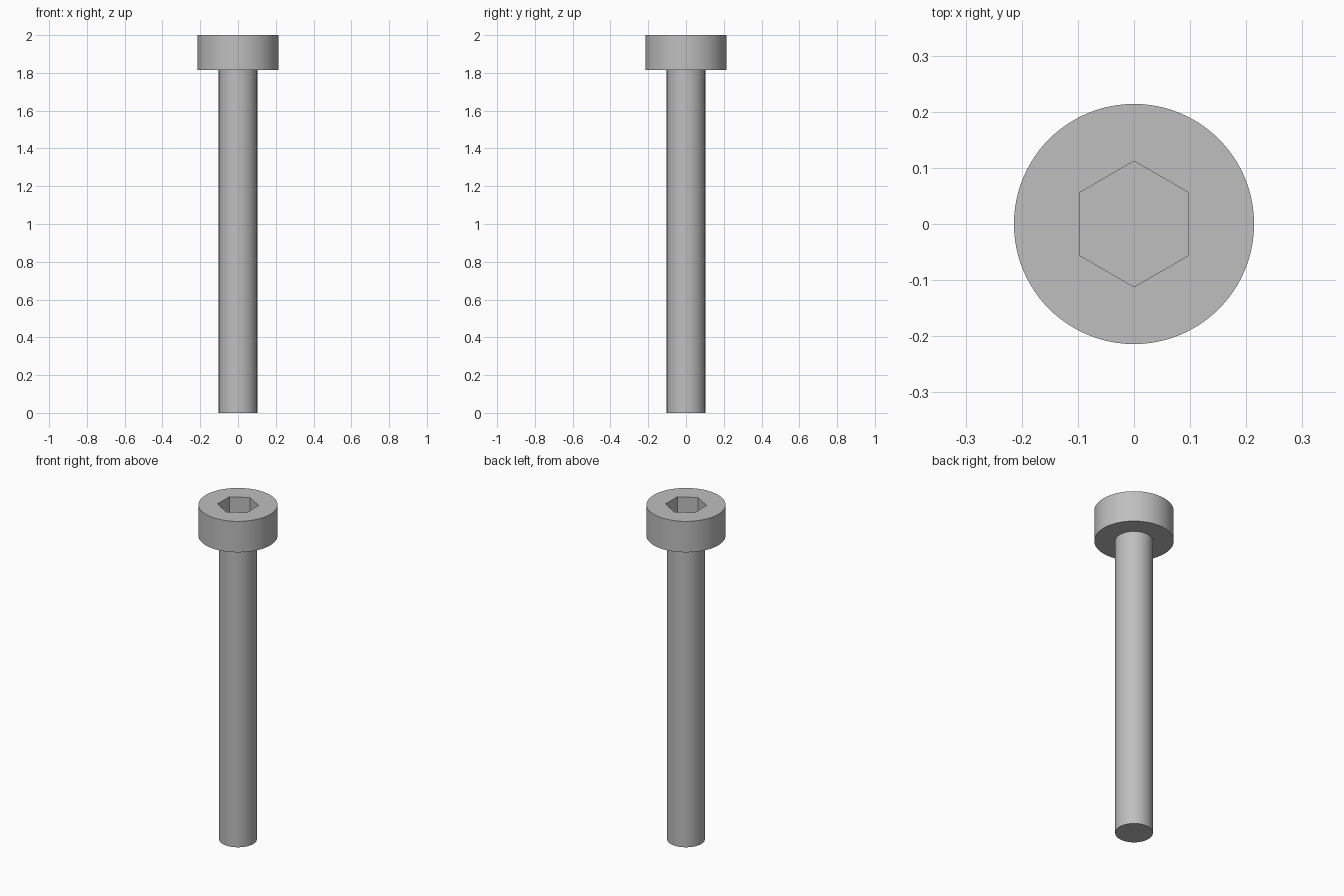
import bpy
import bmesh
import math

SIDES = 96
SHAFT_R, HEAD_R, HEX_FLAT = 0.102, 0.214, 0.097
HEAD_Z, TOP_Z, SOCKET_Z = 1.815, 2.0, 1.88

cube = bpy.data.objects.get("Cube")
if cube:
    bpy.data.objects.remove(cube, do_unlink=True)

steel = bpy.data.materials.new("grey_steel")
steel.use_nodes = True
colour = (0.52, 0.52, 0.52, 1)
steel.diffuse_color = colour
steel.node_tree.nodes["Principled BSDF"].inputs["Base Color"].default_value = colour


def round_radius(angle, size):
    return size


def hex_radius(angle, size):
    # Distance to the hexagon's flat side, with corners on the y axis
    sector = math.pi / 3
    return size / math.cos((angle + sector / 2) % sector - sector / 2)


def loft(name, rings, cap_start, cap_end):
    """Skin a list of (radius rule, size, height) rings into one part."""
    bm = bmesh.new()
    loops = []
    for rule, size, z in rings:
        loop = []
        for i in range(SIDES):
            a = math.tau * i / SIDES
            r = rule(a, size)
            loop.append(bm.verts.new((r * math.cos(a), r * math.sin(a), z)))
        loops.append(loop)
    for low, high in zip(loops, loops[1:]):
        for i in range(SIDES):
            j = (i + 1) % SIDES
            bm.faces.new((low[i], low[j], high[j], high[i]))
    if cap_start:
        bm.faces.new(loops[0][::-1])
    if cap_end:
        bm.faces.new(loops[-1])
    mesh = bpy.data.meshes.new(name)
    bm.to_mesh(mesh)
    bm.free()
    mesh.materials.append(steel)
    obj = bpy.data.objects.new(name, mesh)
    bpy.context.collection.objects.link(obj)
    bpy.ops.object.select_all(action="DESELECT")
    obj.select_set(True)
    bpy.context.view_layer.objects.active = obj
    bpy.ops.object.shade_smooth_by_angle(angle=math.radians(30))
    return obj


# Plain shaft, closed at the tip
loft("shaft", [(round_radius, SHAFT_R, 0), (round_radius, SHAFT_R, HEAD_Z)], True, False)

# Head: underside, rim, top and hexagonal socket with a flat floor
loft("socket_head", [
    (round_radius, SHAFT_R, HEAD_Z),
    (round_radius, HEAD_R, HEAD_Z),
    (round_radius, HEAD_R, TOP_Z),
    (hex_radius, HEX_FLAT, TOP_Z),
    (hex_radius, HEX_FLAT, SOCKET_Z),
], False, True)
